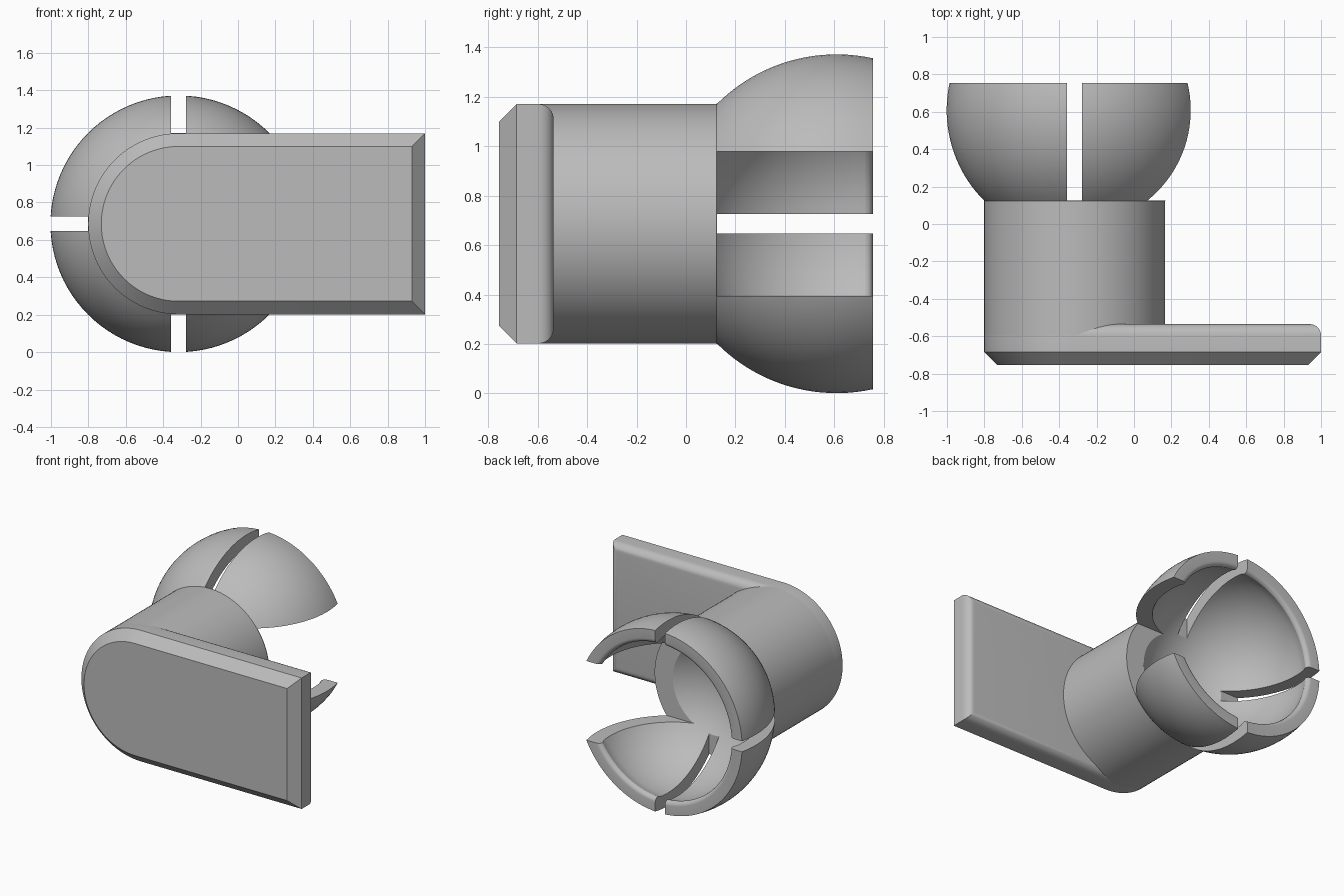
import bpy, bmesh, math
from math import sin, cos, pi, sqrt

cube = bpy.data.objects.get("Cube")
if cube:
    bpy.data.objects.remove(cube, do_unlink=True)

CX, CZ = -0.317, 0.686      # shared axis of shaft, cup and plate end
R, BALL_Y, BALL_R, BORE_R = 0.484, 0.609, 0.686, 0.59
SHOULDER, BACK, SEGS = 0.125, 0.755, 96

grey = bpy.data.materials.new("plain grey")
grey.use_nodes = True
grey.diffuse_color = (0.5, 0.5, 0.5, 1)
grey.node_tree.nodes["Principled BSDF"].inputs["Base Color"].default_value = (0.5, 0.5, 0.5, 1)


def make_object(name, bm):
    bmesh.ops.recalc_face_normals(bm, faces=bm.faces)
    mesh = bpy.data.meshes.new(name)
    bm.to_mesh(mesh)
    bm.free()
    mesh.materials.append(grey)
    obj = bpy.data.objects.new(name, mesh)
    bpy.context.collection.objects.link(obj)
    return obj


def activate(obj):
    bpy.ops.object.select_all(action='DESELECT')
    obj.select_set(True)
    bpy.context.view_layer.objects.active = obj


def smooth(obj, degrees):
    activate(obj)
    bpy.ops.object.shade_smooth_by_angle(angle=math.radians(degrees))


def loft(name, rings):
    """Bridge equal-length rings of points and cap both ends."""
    bm = bmesh.new()
    loops = [[bm.verts.new(p) for p in ring] for ring in rings]
    n = len(loops[0])
    for a, b in zip(loops, loops[1:]):
        for i in range(n):
            j = (i + 1) % n
            bm.faces.new((a[i], a[j], b[j], b[i]))
    bm.faces.new(loops[0])
    bm.faces.new(loops[-1])
    return make_object(name, bm)


def arc(radius, a0, a1, steps):
    """Radius and y points on a ball section, angle measured from +y."""
    return [(radius * sin(a0 + (a1 - a0) * i / steps),
             BALL_Y + radius * cos(a0 + (a1 - a0) * i / steps)) for i in range(steps + 1)]


# Shaft with hollow ball cup: one turned profile of (radius, y)
rim_h = BACK - BALL_Y
start = pi - math.asin(R / BALL_R)
profile = [(R, -0.595)] + arc(BALL_R, start, math.acos(rim_h / BALL_R), 20)
fillet = 0.03
in_r = sqrt(BORE_R ** 2 - rim_h ** 2)
for i in range(5):                       # rounded inner lip
    t = i / 4 * pi / 2
    profile.append((in_r + fillet * (1 - sin(t)), BACK - fillet * (1 - cos(t))))
profile += arc(BORE_R, math.acos((rim_h - fillet) / BORE_R), pi - 0.01, 28)[1:]
cup = loft("shaft_and_cup", [
    [(CX + r * cos(2 * pi * i / SEGS), y, CZ + r * sin(2 * pi * i / SEGS)) for i in range(SEGS)]
    for r, y in profile])


# Slots between the cup fingers, and the wide opening on one side
def cut(obj, x0, x1, half_z):
    bm = bmesh.new()
    bmesh.ops.create_cube(bm, size=1)
    for v in bm.verts:
        v.co.x = CX + (x1 if v.co.x > 0 else x0)
        v.co.y = 1.0 if v.co.y > 0 else SHOULDER
        v.co.z = CZ + (half_z if v.co.z > 0 else -half_z)
    cutter = make_object("slot_cutter", bm)
    cutter.hide_render = True
    mod = obj.modifiers.new("slot", 'BOOLEAN')
    mod.operation, mod.solver, mod.object = 'DIFFERENCE', 'EXACT', cutter
    activate(obj)
    bpy.ops.object.modifier_apply(modifier=mod.name)
    bpy.data.objects.remove(cutter, do_unlink=True)


cut(cup, -0.04, 0.04, 1.0)
cut(cup, -1.0, 0.0, 0.039)
cut(cup, 0.0, 1.0, 0.2925)
smooth(cup, 25)


# Plate: round-ended outline, chamfered in front and rounded behind
def outline(y, inset):
    r = R - inset
    n = SEGS // 2
    pts = [(CX + r * cos(pi / 2 + pi * i / n), y, CZ + r * sin(pi / 2 + pi * i / n))
           for i in range(n + 1)]
    return pts + [(1 - inset, y, CZ - r), (1 - inset, y, CZ + r)]


layers = [(-0.755, 0.07), (-0.685, 0)]
layers += [(-0.595 + 0.06 * sin(i * pi / 12), 0.06 * (1 - cos(i * pi / 12))) for i in range(7)]
plate = loft("plate", [outline(y, d) for y, d in layers])
smooth(plate, 25)
